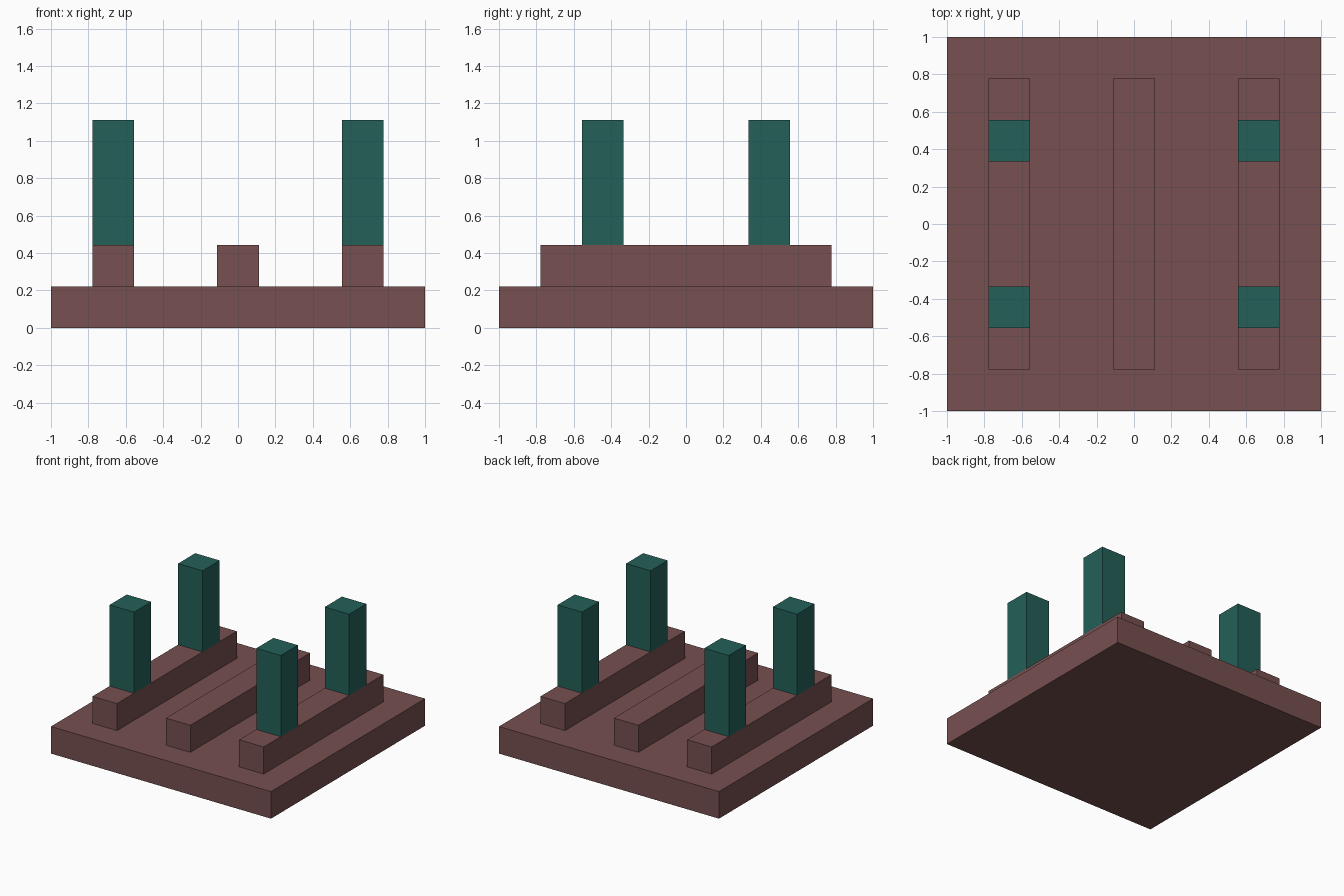
import bpy

if "Cube" in bpy.data.objects:
    bpy.data.objects.remove(bpy.data.objects["Cube"])

U = 1 / 9  # model grid unit


def material(name, rgb):
    m = bpy.data.materials.new(name)
    m.diffuse_color = (*rgb, 1.0)
    m.use_nodes = True
    m.node_tree.nodes["Principled BSDF"].inputs["Base Color"].default_value = m.diffuse_color
    return m


brown = material("red_brown", (0.184, 0.079, 0.079))
teal = material("dark_teal", (0.0176, 0.117, 0.098))


def box(name, x, y, z0, z1, sx, sy, mat):
    bpy.ops.mesh.primitive_cube_add(size=1, location=(x, y, (z0 + z1) / 2))
    ob = bpy.context.object
    ob.name = name
    ob.scale = (sx, sy, z1 - z0)
    bpy.ops.object.transform_apply(location=False, rotation=False, scale=True)
    ob.data.materials.append(mat)
    return ob


# Square base slab
box("base", 0, 0, 0, 2 * U, 2, 2, brown)

# Three long rails running front to back
for side, x in (("left", -6 * U), ("middle", 0), ("right", 6 * U)):
    box(f"{side}_rail", x, 0, 2 * U, 4 * U, 2 * U, 14 * U, brown)

# Four posts standing on the outer rails
for side, x in (("left", -6 * U), ("right", 6 * U)):
    for end, y in (("front", -4 * U), ("back", 4 * U)):
        box(f"{end}_{side}_post", x, y, 4 * U, 10 * U, 2 * U, 2 * U, teal)
